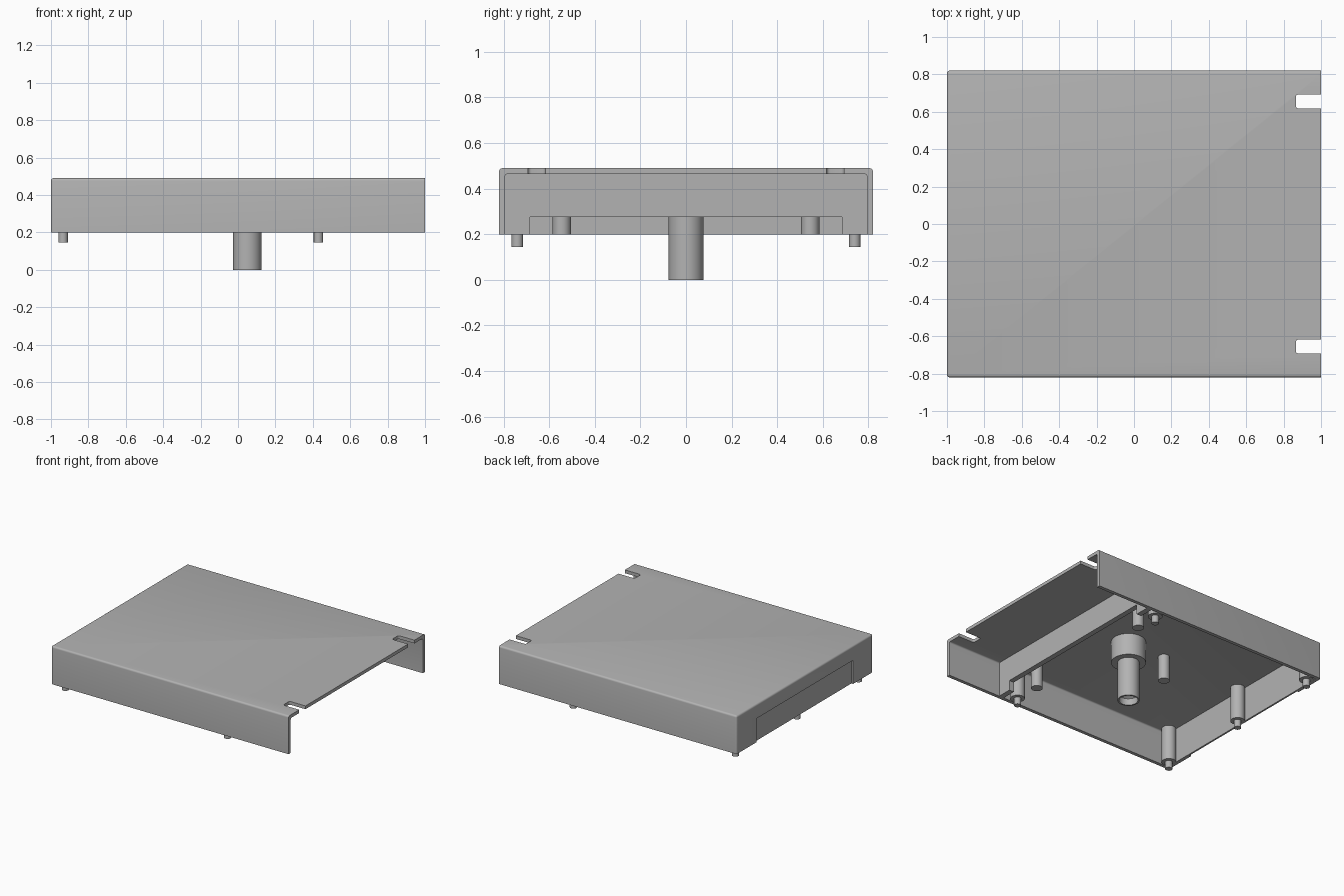
import bpy, bmesh, math
from mathutils import Matrix

if "Cube" in bpy.data.objects:
    bpy.data.objects.remove(bpy.data.objects["Cube"], do_unlink=True)

GREY = (0.45, 0.45, 0.45, 1)
grey = bpy.data.materials.new("plain_grey")
grey.diffuse_color = GREY
grey.use_nodes = True
grey.node_tree.nodes["Principled BSDF"].inputs["Base Color"].default_value = GREY

BASE, CEILING, TOP = 0.20, 0.465, 0.49


def finish(name, bm, smooth=False):
    bmesh.ops.recalc_face_normals(bm, faces=bm.faces)
    mesh = bpy.data.meshes.new(name)
    bm.to_mesh(mesh)
    bm.free()
    mesh.materials.append(grey)
    ob = bpy.data.objects.new(name, mesh)
    bpy.context.collection.objects.link(ob)
    if smooth:
        shade(ob)
    return ob


def activate(ob):
    bpy.ops.object.select_all(action='DESELECT')
    ob.select_set(True)
    bpy.context.view_layer.objects.active = ob


def shade(ob):
    activate(ob)
    bpy.ops.object.shade_smooth_by_angle(angle=math.radians(35))


def box(name, lo, hi, radius=0, rounded=None):
    """Box between two corners; rounded(mid, direction) picks the edges to round."""
    bm = bmesh.new()
    bmesh.ops.create_cube(bm, size=1)
    for v in bm.verts:
        v.co = [lo[i] + (v.co[i] + 0.5) * (hi[i] - lo[i]) for i in range(3)]
    if rounded:
        edges = [e for e in bm.edges
                 if rounded((e.verts[0].co + e.verts[1].co) / 2,
                            (e.verts[1].co - e.verts[0].co).normalized())]
        bmesh.ops.bevel(bm, geom=edges, offset=radius, segments=4,
                        profile=0.5, affect='EDGES')
    return finish(name, bm)


def cut(ob, cutter):
    cutter.hide_render = True
    mod = ob.modifiers.new("cut", 'BOOLEAN')
    mod.operation, mod.solver, mod.object = 'DIFFERENCE', 'EXACT', cutter
    activate(ob)
    bpy.ops.object.modifier_apply(modifier=mod.name)
    bpy.data.objects.remove(cutter, do_unlink=True)


def turned(name, x, y, profile, sides=40):
    """Round part spun from (radius, height) points; ends on the axis."""
    bm = bmesh.new()
    verts = [bm.verts.new((r, 0, z)) for r, z in profile]
    edges = [bm.edges.new(pair) for pair in zip(verts, verts[1:])]
    bmesh.ops.spin(bm, geom=verts + edges, cent=(0, 0, 0), axis=(0, 0, 1),
                   angle=math.tau, steps=sides)
    bmesh.ops.remove_doubles(bm, verts=bm.verts, dist=1e-5)
    bm.transform(Matrix.Translation((x, y, 0)))
    return finish(name, bm, smooth=True)


# Open-ended cover with softened top and closed-end corners
cover = box("cover", (-1, -0.82, BASE), (1, 0.82, TOP), 0.014,
            lambda m, d: (m.z > 0.48 and m.x < 0.9) or (abs(d.z) > 0.9 and m.x < 0))
cut(cover, box("hollow", (-0.973, -0.794, 0.1), (1.2, 0.794, CEILING), 0.012,
               lambda m, d: abs(d.x) > 0.9 and m.z > 0.4))

# Rounded slots at the open end
for side in (-1, 1):
    y = side * 0.655
    cut(cover, box("slot", (0.865, y - 0.038, 0.4), (1.2, y + 0.038, 0.6), 0.015,
                   lambda m, d: abs(d.z) > 0.9 and m.x < 1))

# Shallow recess on the closed end
cut(cover, box("recess", (-1.1, -0.58, 0.1), (-0.986, 0.58, 0.38)))
shade(cover)

# Cross wall with a wide notch along its lower edge
bm = bmesh.new()
half = [(0.80, BASE), (0.80, CEILING + 0.005)]
notch = [(-0.685, BASE), (-0.685, 0.276), (0.685, 0.276), (0.685, BASE)]
outline = notch + half + [(-y, z) for y, z in reversed(half)]
face = bm.faces.new([bm.verts.new((0.51, y, z)) for y, z in outline])
extruded = bmesh.ops.extrude_face_region(bm, geom=[face])["geom"]
bmesh.ops.translate(bm, vec=(0.04, 0, 0),
                    verts=[g for g in extruded if isinstance(g, bmesh.types.BMVert)])
finish("cross_wall", bm)

# Standing posts with locating pegs
for x, y in ((-0.935, -0.74), (-0.935, 0), (-0.935, 0.74), (0.43, -0.74), (0.43, 0.74)):
    turned("peg_post", x, y, [(0, 0.145), (0.025, 0.145), (0.025, BASE),
                              (0.05, BASE), (0.05, CEILING + 0.003), (0, CEILING + 0.003)])

# Plain support posts
for x, y, bottom in ((0.42, -0.545, BASE), (0.42, 0.545, BASE), (-0.27, 0, 0.275)):
    turned("support_post", x, y, [(0, bottom), (0.04, bottom),
                                  (0.04, CEILING + 0.003), (0, CEILING + 0.003)])

# Stepped central spindle with a hollow lower end
turned("spindle", 0.05, 0, [(0, 0.07), (0.035, 0.07), (0.065, 0.05), (0.065, 0),
                            (0.076, 0), (0.076, 0.30), (0.12, 0.30),
                            (0.12, CEILING + 0.003), (0, CEILING + 0.003)], 56)
